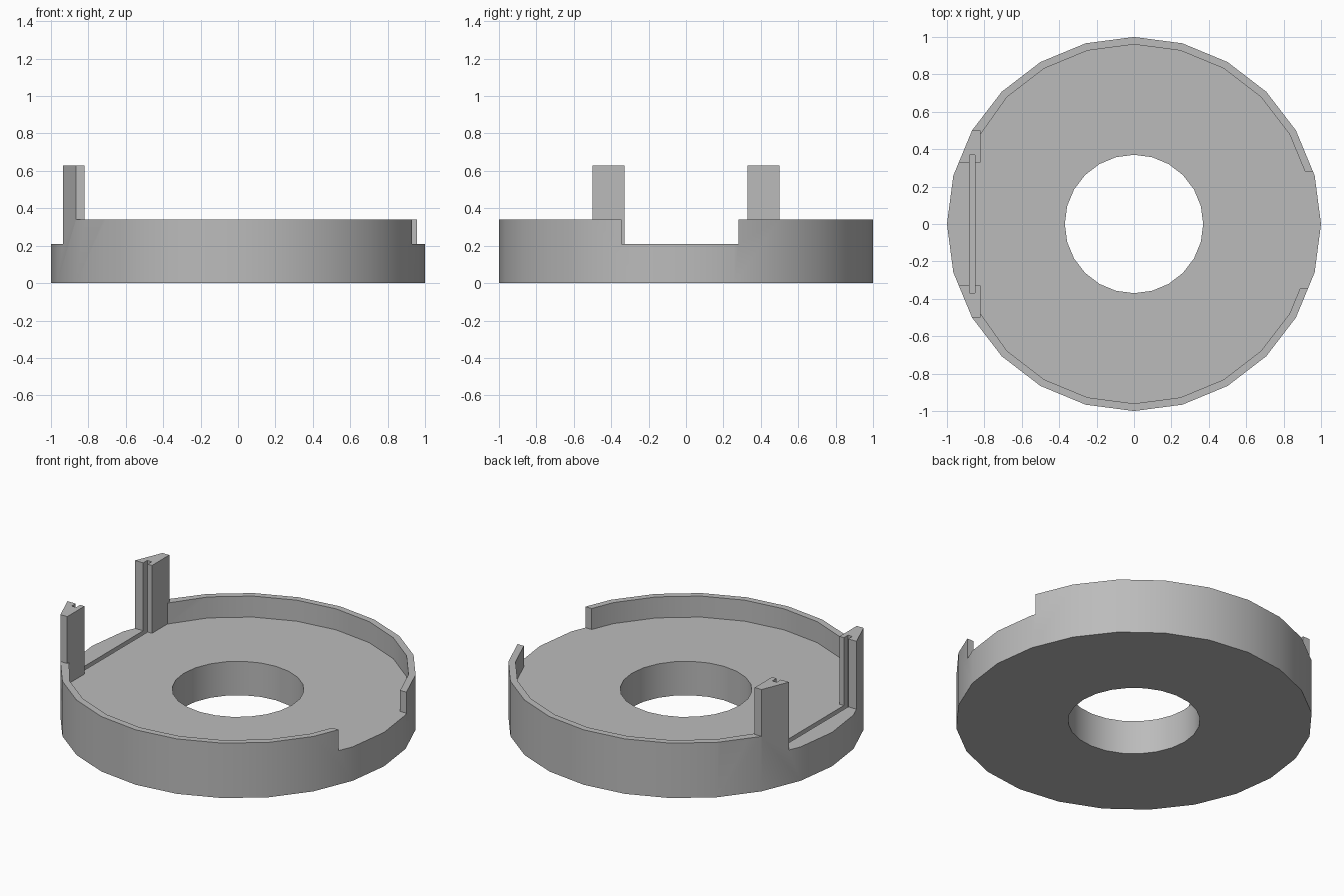
import bpy, bmesh
from math import cos, sin, radians

if "Cube" in bpy.data.objects:
    bpy.data.objects.remove(bpy.data.objects["Cube"])

SIDES = 24
FLOOR, RIM, TOP = 0.21, 0.34, 0.63
POST_X, POST_IN, POST_OUT = -0.82, 0.33, 0.499
ABOVE = 0.8


def ring(radius):
    return [(radius * cos(radians(i * 360 / SIDES)), radius * sin(radians(i * 360 / SIDES)))
            for i in range(SIDES)]


def rect(x0, x1, y0, y1):
    return [(x0, y0), (x1, y0), (x1, y1), (x0, y1)]


def prism(name, outline, z0, z1):
    """Extrude a counter-clockwise outline from z0 to z1."""
    bm = bmesh.new()
    face = bm.faces.new([bm.verts.new((x, y, z0)) for x, y in outline])
    top = bmesh.ops.extrude_face_region(bm, geom=[face])["geom"]
    bmesh.ops.translate(bm, vec=(0, 0, z1 - z0),
                        verts=[v for v in top if isinstance(v, bmesh.types.BMVert)])
    bmesh.ops.recalc_face_normals(bm, faces=bm.faces)
    mesh = bpy.data.meshes.new(name)
    bm.to_mesh(mesh)
    bm.free()
    obj = bpy.data.objects.new(name, mesh)
    bpy.context.collection.objects.link(obj)
    return obj


# Solid blank that the tray is carved from
tray = prism("round_tray", ring(1), 0, TOP)
bpy.context.view_layer.objects.active = tray
tray.select_set(True)


def carve(name, outline, z0):
    cutter = prism(name, outline, z0, ABOVE)
    cutter.hide_render = True
    mod = tray.modifiers.new(name, "BOOLEAN")
    mod.operation, mod.solver, mod.object = "DIFFERENCE", "EXACT", cutter
    bpy.ops.object.modifier_apply(modifier=name)
    bpy.data.objects.remove(cutter)


# Lower everything except the two posts to rim height
carve("rim_top_cut", rect(POST_X, 1.2, -1.2, 1.2), RIM)
carve("left_top_cut", rect(-1.2, POST_X + 0.1, POST_OUT, 1.2), RIM)
carve("right_top_cut", rect(-1.2, POST_X + 0.1, -1.2, -POST_OUT), RIM)
# Recessed floor inside the rim, stopping at the posts
carve("floor_recess", [(max(x, POST_X), y) for x, y in ring(0.96)], FLOOR)
# Openings in the rim: between the posts, and on the opposite side
carve("post_gap", rect(-1.2, -0.5, -POST_IN, POST_IN), FLOOR)
carve("rim_gap", rect(0.5, 1.2, -0.345, 0.28), FLOOR)
# Panel slot across the floor and up both posts
carve("panel_slot", rect(-0.88, -0.85, -0.37, 0.37), FLOOR - 0.04)
# Central hole
carve("centre_hole", ring(0.37), -0.2)

# Plain grey finish
grey = bpy.data.materials.new("plain_grey")
grey.use_nodes = True
colour = (0.5, 0.5, 0.5, 1)
grey.diffuse_color = colour
grey.node_tree.nodes["Principled BSDF"].inputs["Base Color"].default_value = colour
tray.data.materials.clear()
tray.data.materials.append(grey)
bpy.ops.object.shade_smooth_by_angle(angle=radians(30))
